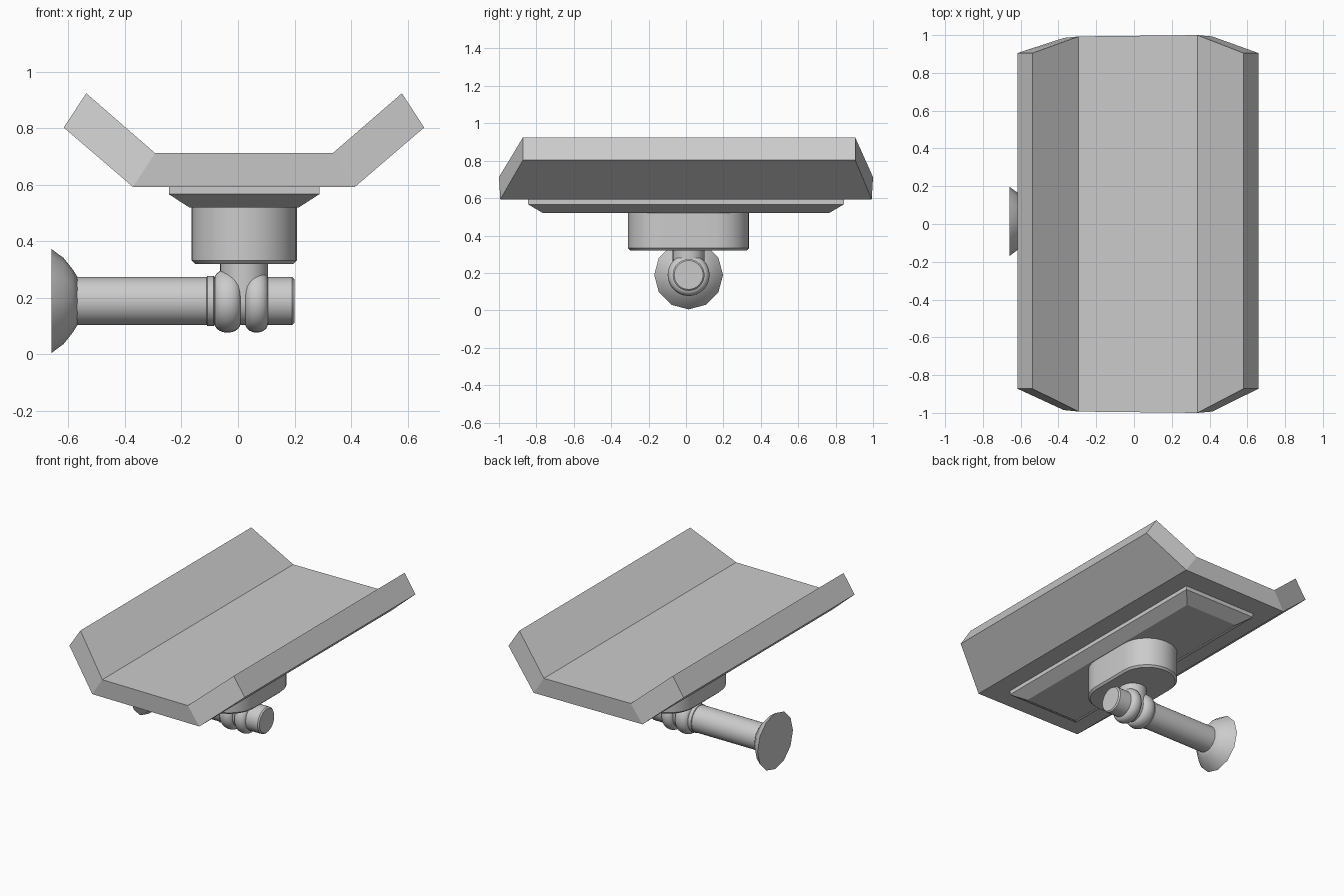
import bpy
import bmesh
from math import cos, sin, pi, radians

if "Cube" in bpy.data.objects:
    bpy.data.objects.remove(bpy.data.objects["Cube"], do_unlink=True)

grey = bpy.data.materials.new("light_grey")
grey.use_nodes = True
grey.diffuse_color = (0.6, 0.6, 0.6, 1)
grey.node_tree.nodes["Principled BSDF"].inputs["Base Color"].default_value = (0.6, 0.6, 0.6, 1)

CX, CY, ROD_Z = 0.022, 0.014, 0.189


def loft(name, rings, smooth=False):
    """Join a series of equal point loops into a capped solid."""
    bm = bmesh.new()
    loops = [[bm.verts.new(p) for p in ring] for ring in rings]
    n = len(loops[0])
    for a, b in zip(loops, loops[1:]):
        for i in range(n):
            j = (i + 1) % n
            bm.faces.new((a[i], a[j], b[j], b[i]))
    bm.faces.new(loops[0])
    bm.faces.new(loops[-1])
    bmesh.ops.recalc_face_normals(bm, faces=bm.faces)
    mesh = bpy.data.meshes.new(name)
    bm.to_mesh(mesh)
    bm.free()
    mesh.materials.append(grey)
    obj = bpy.data.objects.new(name, mesh)
    bpy.context.collection.objects.link(obj)
    if smooth:
        bpy.ops.object.select_all(action="DESELECT")
        obj.select_set(True)
        bpy.context.view_layer.objects.active = obj
        bpy.ops.object.shade_smooth_by_angle(angle=radians(40))
    return obj


def turned(name, profile, sides=32):
    """Solid of revolution around the rod axis from (x, radius) pairs."""
    angles = [2 * pi * i / sides for i in range(sides)]
    return loft(name, [[(x, CY + r * cos(a), ROD_Z + r * sin(a)) for a in angles]
                       for x, r in profile], True)


def rectangle(x0, x1, half_y, z):
    return [(x0, -half_y, z), (x1, -half_y, z), (x1, half_y, z), (x0, half_y, z)]


def stadium(r, straight, z, steps=16):
    """Rounded slot outline with its long axis along y."""
    pts = []
    for end in (1, -1):
        for i in range(steps + 1):
            a = pi * i / steps + (0 if end > 0 else pi)
            pts.append((CX + r * cos(a), CY + end * straight + r * sin(a), z))
    return pts


# Tray: lower and upper edge of each fold, with its front and back ends
def fold(low, high, low_y, high_y):
    (xl, zl), (xh, zh) = low, high
    return [(xl, low_y[0], zl), (xl, low_y[1], zl), (xh, high_y[1], zh), (xh, high_y[0], zh)]


tip_y = (-0.872, 0.905)
loft("tray", [
    fold((-0.617, 0.803), (-0.537, 0.924), tip_y, tip_y),
    fold((-0.372, 0.593), (-0.293, 0.712), (-0.985, 0.985), (-0.993, 0.993)),
    fold((0.414, 0.593), (0.335, 0.712), (-0.993, 0.993), (-1, 1)),
    fold((0.659, 0.803), (0.580, 0.924), tip_y, tip_y),
])

# Mounting plate with chamfered underside
loft("mounting_plate", [
    rectangle(-0.245, 0.288, 0.845, 0.595),
    rectangle(-0.245, 0.288, 0.845, 0.567),
    rectangle(-0.172, 0.215, 0.765, 0.52),
])

# Boss under the plate
loft("boss", [stadium(0.186, 0.137, 0.525), stadium(0.186, 0.137, 0.332),
              stadium(0.174, 0.137, 0.32)], True)

# Upright post between boss and rod
loft("post", [stadium(0.085, 0, z) for z in (0.325, 0.19)], True)

# Horizontal rod with bevelled end, collar and flared foot
turned("rod", [(-0.60, 0.085), (0.192, 0.085), (0.2, 0.077)])
turned("collar", [(-0.112, 0.083), (-0.108, 0.089), (-0.086, 0.089), (-0.082, 0.083)])
turned("flared_foot", [(-0.66, 0.184), (-0.617, 0.152), (-0.585, 0.112), (-0.568, 0.085)], 12)

# Pair of rounded clamp rings gripping the post
for name, x0, x1 in (("left_clamp_ring", 0.025, 0.107), ("right_clamp_ring", -0.084, 0.010)):
    mid, half = (x0 + x1) / 2, (x1 - x0) / 2
    turned(name, [(mid - half * cos(pi * i / 10), 0.072 + 0.04 * sin(pi * i / 10) ** 0.8)
                  for i in range(11)])
